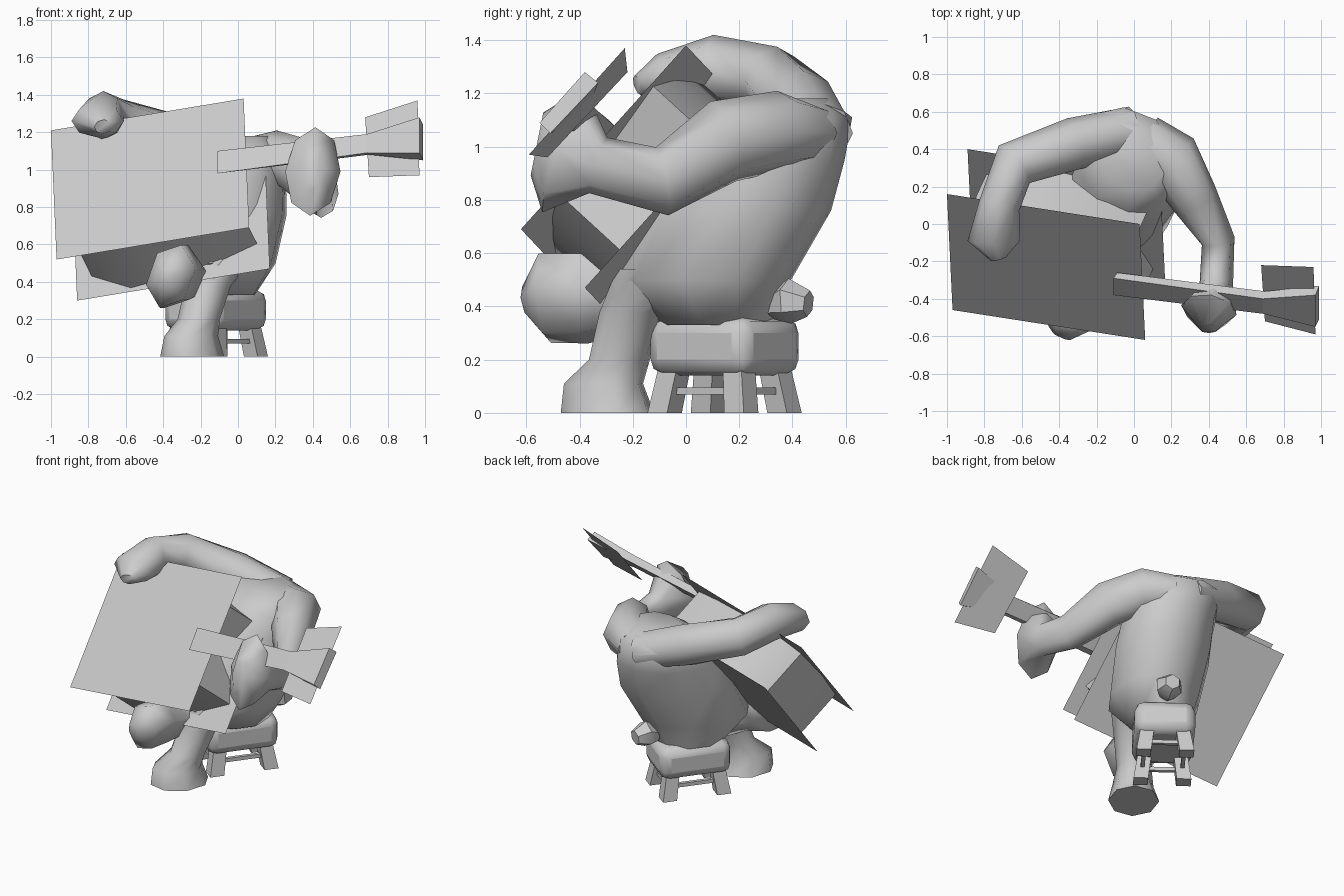
import bpy, bmesh, math
from mathutils import Vector as V, Matrix

if "Cube" in bpy.data.objects:
    bpy.data.objects.remove(bpy.data.objects["Cube"])

YAW = math.radians(53)
U = V((math.cos(YAW), math.sin(YAW), 0))       # the figure sits facing -U
Z = V((0, 0, 1))


def make(name, verts, faces, smooth=None):
    me = bpy.data.meshes.new(name)
    me.from_pydata([tuple(v) for v in verts], [], faces)
    bm = bmesh.new()
    bm.from_mesh(me)
    bmesh.ops.recalc_face_normals(bm, faces=bm.faces)
    bm.to_mesh(me)
    bm.free()
    ob = bpy.data.objects.new(name, me)
    bpy.context.collection.objects.link(ob)
    if smooth:
        bpy.ops.object.select_all(action='DESELECT')
        ob.select_set(True)
        bpy.context.view_layer.objects.active = ob
        bpy.ops.object.shade_smooth_by_angle(angle=math.radians(smooth))
    return ob


def bridge(rings, caps=True):
    n = len(rings[0])
    verts = [p for r in rings for p in r]
    faces = [(k*n+i, k*n+(i+1) % n, (k+1)*n+(i+1) % n, (k+1)*n+i)
             for k in range(len(rings)-1) for i in range(n)]
    if caps:
        faces += [tuple(range(n)), tuple(range(len(verts)-n, len(verts)))]
    return verts, faces


def limb(name, secs, ref, n=8, flat=False):
    """Loft ellipses (x, y, z, radius along ref, radius across) along a path."""
    c = [V(s[:3]) for s in secs]
    rings = []
    for k, s in enumerate(secs):
        t = Z if flat else (c[min(k+1, len(c)-1)] - c[max(k-1, 0)]).normalized()
        a = (ref - t*ref.dot(t)).normalized()
        b = t.cross(a)
        rings.append([c[k] + a*s[3]*math.cos(q) + b*s[4]*math.sin(q)
                      for q in (2*math.pi*i/n for i in range(n))])
    return make(name, *bridge(rings), smooth=60)


# Torso
limb("torso", [(-.11, .12, .33, .22, .20), (-.11, .06, .50, .36, .29),
               (-.07, .19, .76, .38, .31), (-.05, .27, .95, .34, .30),
               (-.04, .35, 1.11, .26, .30), (-.04, .36, 1.18, .15, .22)],
     U, 10, True)

# Arms
limb("fretting_arm", [(.05, .44, 1.05, .12, .15), (.20, .35, 1.06, .15, .16),
                      (.32, .14, 1.02, .16, .13), (.45, -.09, .87, .13, .09),
                      (.44, -.33, .93, .11, .09), (.40, -.46, .99, .25, .15),
                      (.40, -.56, 1.01, .12, .05)], Z)
limb("strumming_arm", [(0, .50, 1.05, .12, .13), (-.32, .43, 1.15, .14, .14),
                       (-.64, .32, 1.25, .13, .13), (-.72, .10, 1.29, .13, .11),
                       (-.75, -.09, 1.26, .09, .14), (-.72, -.18, 1.23, .04, .05)], Z)

# Legs
limb("standing_leg", [(-.245, -.295, 0, .19, .16), (-.25, -.31, .11, .165, .13),
                      (-.21, -.25, .20, .12, .11), (-.16, -.20, .38, .13, .12),
                      (-.10, -.07, .54, .20, .18)], U, 8, True)
limb("raised_leg", [(-.18, .02, .46, .16, .18), (-.28, -.23, .43, .13, .12),
                    (-.33, -.38, .43, .18, .13), (-.36, -.53, .43, .18, .13),
                    (-.39, -.60, .42, .06, .05)], V((.35, 0, .9)), 6)

# Tail
limb("tail", [(.0, .32, .40, .05, .05), (.04, .39, .42, .085, .09),
              (.07, .46, .41, .05, .05)], Z, 6)

# Stool, turned to face with the figure
turn = Matrix.Translation((-.12, .145, 0)) @ Matrix.Rotation(YAW, 4, 'Z')


def rect(cx, cy, z, hx, hy):
    return [turn @ V((cx+sx*hx, cy+sy*hy, z))
            for sx, sy in ((-1, -1), (1, -1), (1, 1), (-1, 1))]


seat = make("stool_seat", *bridge([rect(0, 0, .14, .235, .19), rect(0, 0, .36, .235, .19)]))
bev = seat.modifiers.new("rounding", 'BEVEL')
bev.width, bev.segments = .06, 2
seat.select_set(True)
bpy.context.view_layer.objects.active = seat
bpy.ops.object.shade_smooth_by_angle(angle=math.radians(50))
for sx in (-1, 1):
    for sy in (-1, 1):
        make("stool_leg", *bridge([rect(sx*.18, sy*.135, 0, .046, .046),
                                   rect(sx*.15, sy*.11, .18, .043, .043)]))
    make("stool_end_rung", *bridge([rect(sx*.17, 0, .07, .012, .12),
                                    rect(sx*.17, 0, .095, .012, .12)]))
    make("stool_side_rung", *bridge([rect(0, sx*.125, .07, .17, .012),
                                     rect(0, sx*.125, .095, .17, .012)]))

# Guitar body: two flat panels joined by a faceted side band
O, E1, E2, D = (V(p) for p in ((-1, .16, 1.21), (1.03, -.16, .17),
                               (.03, -.62, -.69), (.11, .24, -.22)))


def on_guitar(u, v, d):
    return O + E1*u + E2*v + D*d


for name, d in (("guitar_front", 0), ("guitar_back", 1)):
    make(name, [on_guitar(u, v, d) for u, v in ((0, 0), (1, 0), (1, 1), (0, 1))],
         [(0, 1, 2, 3)])
outline = [(.04, .5), (.09, .2), (.30, .05), (.52, .08), (.76, .13), (.95, .21),
           (.82, .5), (.94, .79), (.76, .87), (.52, .93), (.28, .97), (.08, .83)]
make("guitar_side", *bridge([[on_guitar(u, v, d) for u, v in outline] for d in (0, 1)],
                            caps=False), smooth=45)

# Neck flaring into the headstock: top front, bottom front, bottom back, top back
neck = [[(-.11, -.29, 1.10), (-.11, -.38, .98), (-.09, -.34, .99), (-.09, -.26, 1.07)],
        [(.69, -.40, 1.19), (.69, -.48, 1.09), (.70, -.44, 1.08), (.70, -.36, 1.16)],
        [(.97, -.38, 1.28), (.97, -.55, 1.09), (.99, -.51, 1.05), (.99, -.33, 1.24)]]
make("guitar_neck", *bridge(neck))

# Flat tuner panel
make("tuner_panel", [(.68, -.22, 1.28), (.96, -.23, 1.37), (.97, -.59, .97),
                     (.70, -.52, .96)], [(0, 1, 2, 3)])
